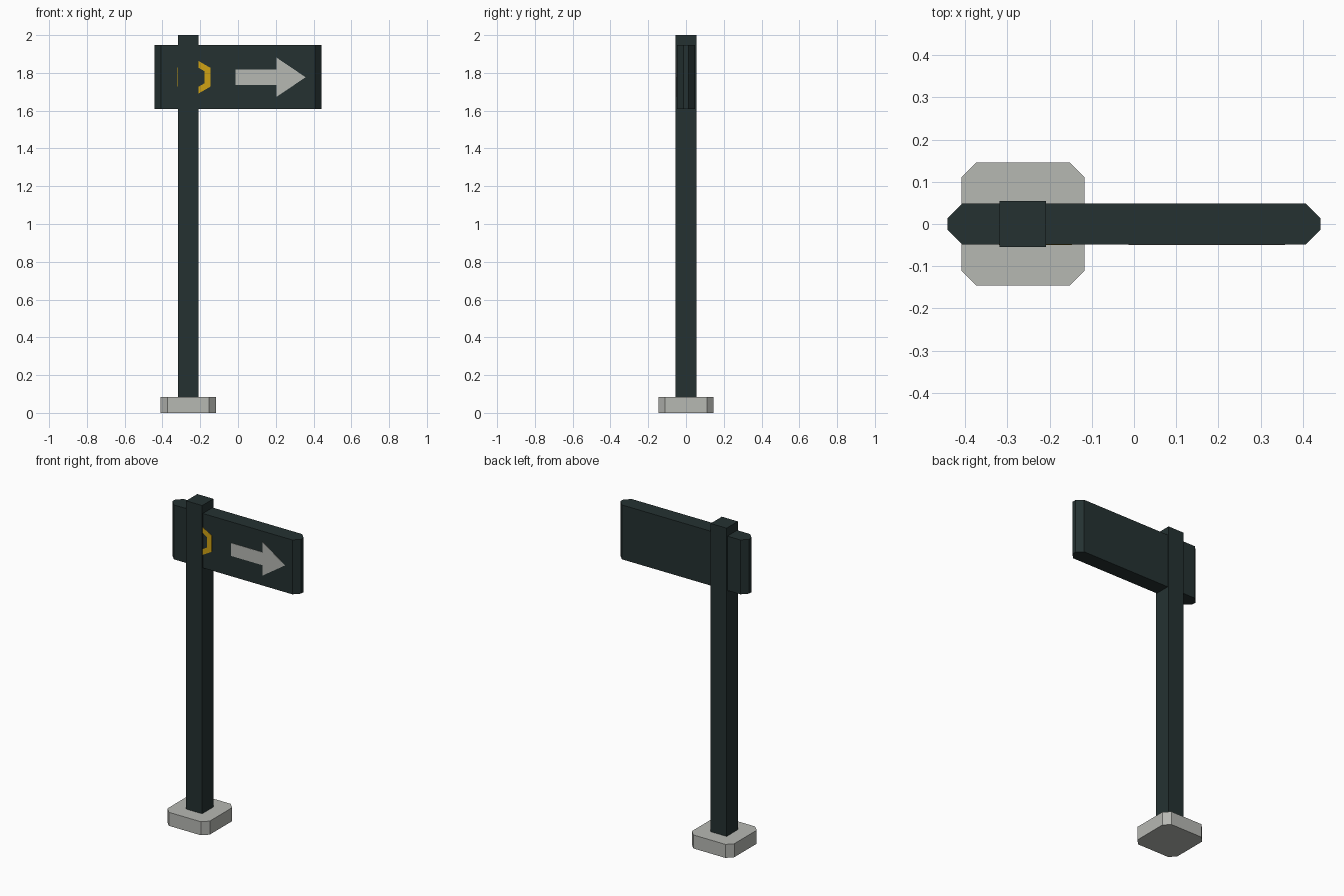
import bpy, bmesh, math
from mathutils import Matrix, Vector

cube = bpy.data.objects.get("Cube")
if cube:
    bpy.data.objects.remove(cube, do_unlink=True)


def material(name, rgb):
    mat = bpy.data.materials.new(name)
    mat.use_nodes = True
    mat.diffuse_color = (*rgb, 1)
    bsdf = next(n for n in mat.node_tree.nodes if n.type == "BSDF_PRINCIPLED")
    bsdf.inputs["Base Color"].default_value = (*rgb, 1)
    return mat


dark = material("dark_green_grey", (0.018, 0.031, 0.031))
stone = material("pale_grey", (0.47, 0.48, 0.45))
gold = material("golden_yellow", (0.63, 0.36, 0.007))


def finish(name, bm, mat, matrix):
    bmesh.ops.recalc_face_normals(bm, faces=bm.faces)
    mesh = bpy.data.meshes.new(name)
    bm.to_mesh(mesh)
    bm.free()
    mesh.materials.append(mat)
    obj = bpy.data.objects.new(name, mesh)
    obj.matrix_world = matrix
    bpy.context.collection.objects.link(obj)
    return obj


def prism(name, outline, depth, mat, matrix):
    """Extrude a closed outline along its local z."""
    bm = bmesh.new()
    face = bm.faces.new([bm.verts.new((x, y, 0)) for x, y in outline])
    ext = bmesh.ops.extrude_face_region(bm, geom=[face])
    moved = [v for v in ext["geom"] if isinstance(v, bmesh.types.BMVert)]
    bmesh.ops.translate(bm, verts=moved, vec=(0, 0, depth))
    return finish(name, bm, mat, matrix)


def chamfered(hx, hy, cx, cy):
    """Rectangle outline with cut corners."""
    return [(hx, cy - hy), (hx, hy - cy), (hx - cx, hy), (cx - hx, hy),
            (-hx, hy - cy), (-hx, cy - hy), (cx - hx, -hy), (hx - cx, -hy)]


post_x, sign_z, sign_y = -0.263, 1.777, 0.048
base_top, plate = 0.084, 0.002

# Footing, post and sign board
prism("base", chamfered(0.146, 0.146, 0.036, 0.036), base_top, stone,
      Matrix.Translation((post_x, 0, 0)))
prism("post", [(-0.055, -0.055), (0.055, -0.055), (0.055, 0.055), (-0.055, 0.055)],
      2 - base_top, dark, Matrix.Translation((post_x, 0, base_top)))
prism("sign_board", chamfered(0.442, sign_y, 0.035, 0.035), 0.338, dark,
      Matrix.Translation((0, 0, 1.61)))

# Painted plates stand upright on the front of the board
upright = Matrix.Rotation(math.radians(90), 4, "X")


def on_front(x):
    return Matrix.Translation((x, -sign_y, sign_z)) @ upright


# Arrow
prism("arrow", [(-0.013, -0.04), (0.204, -0.04), (0.204, -0.104), (0.358, 0),
                (0.204, 0.104), (0.204, 0.04), (-0.013, 0.04)],
      plate, stone, on_front(0))

# Hexagonal ring, partly behind the post
bm = bmesh.new()
rings = []
for radius in (0.1, 0.064):
    for z in (0, plate):
        rings.append([bm.verts.new(Vector((math.sin(a) * radius, math.cos(a) * radius, z)))
                      for a in (math.tau * i / 6 for i in range(6))])
outer_back, outer_front, inner_back, inner_front = rings
loop = [outer_back, outer_front, inner_front, inner_back]
for r in range(4):
    a, b = loop[r], loop[(r + 1) % 4]
    for i in range(6):
        j = (i + 1) % 6
        bm.faces.new((a[i], a[j], b[j], b[i]))
finish("hexagon_ring", bm, gold, on_front(-0.233))
